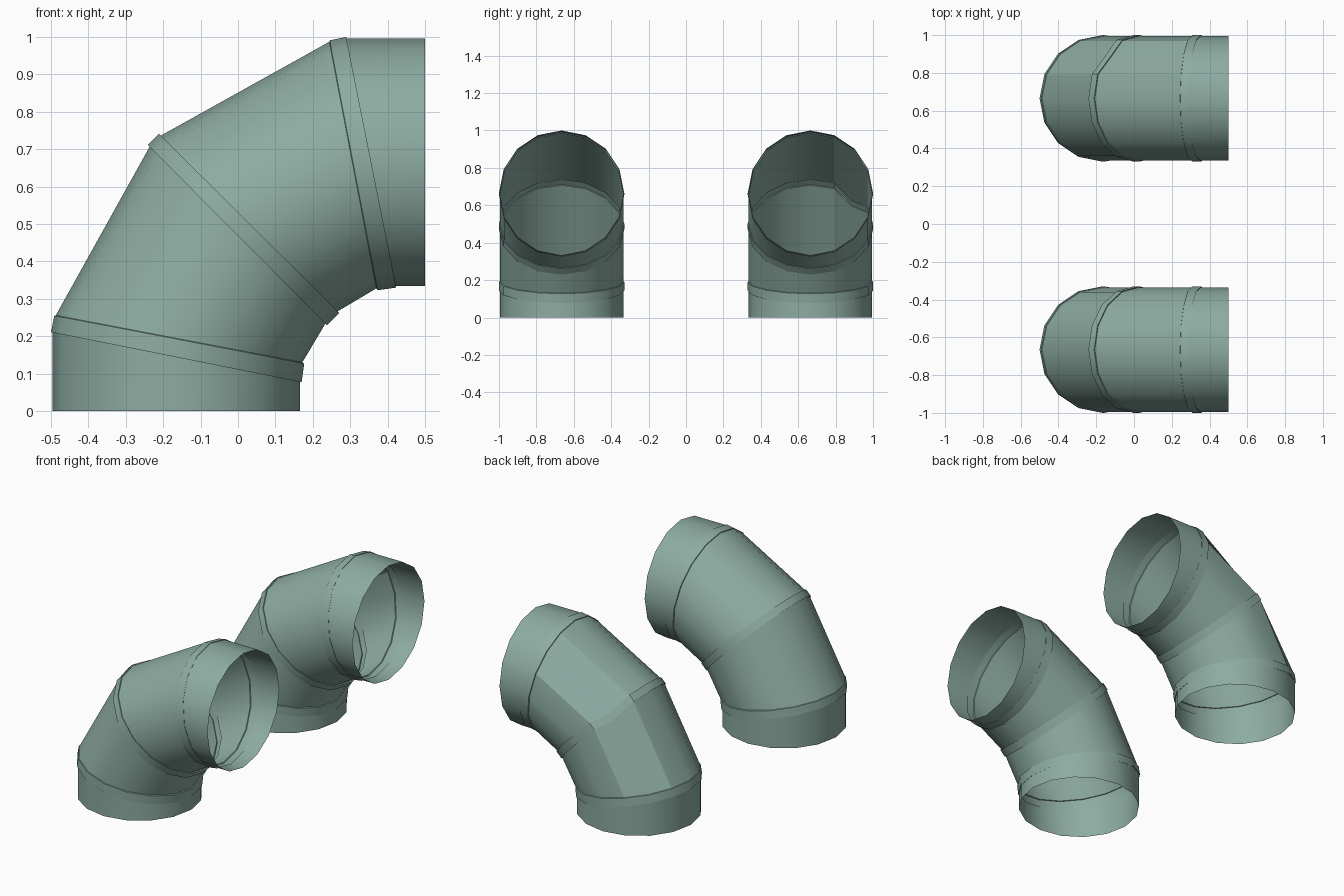
import bpy, bmesh, math
from mathutils import Vector

if "Cube" in bpy.data.objects:
    bpy.data.objects.remove(bpy.data.objects["Cube"], do_unlink=True)

metal = bpy.data.materials.new("grey green metal")
metal.use_nodes = True
colour = (0.265, 0.41, 0.36, 1)
metal.diffuse_color = colour
bsdf = metal.node_tree.nodes["Principled BSDF"]
bsdf.inputs["Base Color"].default_value = colour
bsdf.inputs["Roughness"].default_value = 0.7

SIDES = 16

# Cross-sections of half an elbow: outer x, z, inner x, z, half width
HALF = [
    (-0.496, 0.0, 0.166, 0.0, 0.330),        # open end
    (-0.496, 0.213, 0.166, 0.080, 0.330),    # end of straight collar
    (-0.500, 0.211, 0.170, 0.077, 0.335),    # lip of lower band
    (-0.491, 0.255, 0.177, 0.127, 0.335),
    (-0.487, 0.256, 0.172, 0.130, 0.330),    # first bend segment
    (-0.236, 0.707, 0.235, 0.236, 0.330),
    (-0.241, 0.711, 0.238, 0.229, 0.335),    # lip of middle band
]


def opposite(s):
    """Reflect a section across the 45 degree plane of the bend."""
    ox, oz, ix, iz, w = s
    return (0.5 - oz, 0.5 - ox, 0.5 - iz, 0.5 - ix, w)


SECTIONS = HALF + [opposite(s) for s in reversed(HALF)]
MIDDLE = range(len(HALF) - 2, len(HALF) + 2)


def elbow(name, y, dented):
    bm = bmesh.new()
    rings = []
    for k, (ox, oz, ix, iz, w) in enumerate(SECTIONS):
        outer, inner = Vector((ox, y, oz)), Vector((ix, y, iz))
        centre, arm = (outer + inner) / 2, (outer - inner) / 2
        ring = []
        for i in range(SIDES):
            t = math.tau * i / SIDES
            p = centre + arm * math.cos(t) + Vector((0, w * math.sin(t), 0))
            # Crease pushed into the middle band
            if dented and k in MIDDLE and i == 2:
                p += Vector((0.02, -0.01, -0.045))
            ring.append(bm.verts.new(p))
        rings.append(ring)
    for a, b in zip(rings, rings[1:]):
        for i in range(SIDES):
            j = (i + 1) % SIDES
            bm.faces.new((a[i], b[i], b[j], a[j]))
    mesh = bpy.data.meshes.new(name)
    bm.to_mesh(mesh)
    bm.free()
    mesh.materials.append(metal)
    obj = bpy.data.objects.new(name, mesh)
    bpy.context.collection.objects.link(obj)
    bpy.ops.object.select_all(action="DESELECT")
    obj.select_set(True)
    bpy.context.view_layer.objects.active = obj
    bpy.ops.object.shade_smooth_by_angle(angle=math.radians(28))


elbow("front_pipe_elbow", -0.665, False)
elbow("back_dented_pipe_elbow", 0.665, True)
